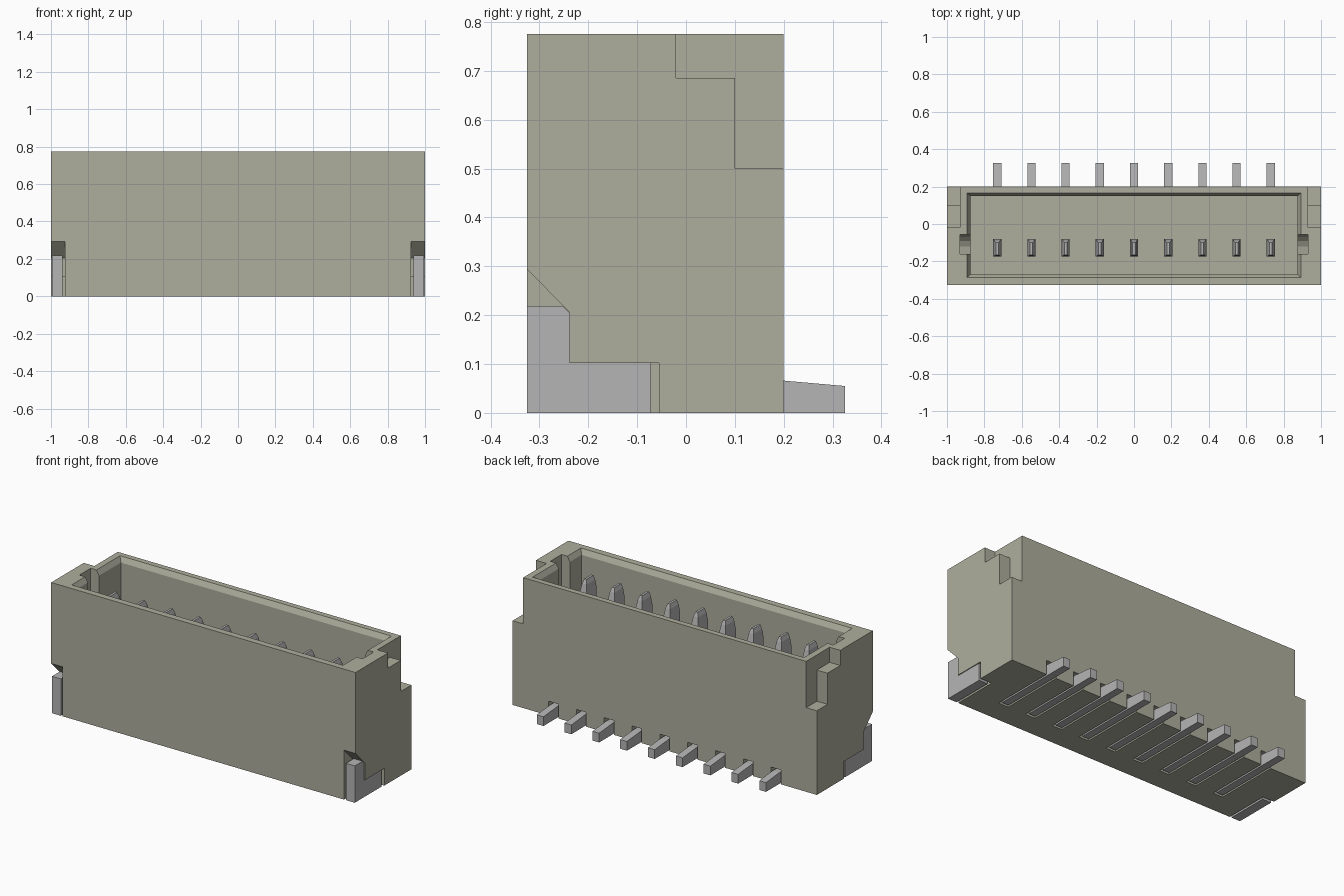
import bpy, bmesh

cube = bpy.data.objects.get("Cube")
if cube:
    bpy.data.objects.remove(cube, do_unlink=True)


def material(name, rgb):
    m = bpy.data.materials.new(name)
    m.use_nodes = True
    m.diffuse_color = (*rgb, 1)
    m.node_tree.nodes["Principled BSDF"].inputs["Base Color"].default_value = (*rgb, 1)
    return m


BEIGE = material("beige plastic", (0.42, 0.42, 0.34))
METAL = material("tin metal", (0.46, 0.46, 0.46))


def add_loft(bm, rings):
    """Skin a closed solid through equal-length rings of points."""
    loops = [[bm.verts.new(p) for p in ring] for ring in rings]
    n = len(loops[0])
    for a, b in zip(loops, loops[1:]):
        for i in range(n):
            j = (i + 1) % n
            bm.faces.new((a[i], a[j], b[j], b[i]))
    bm.faces.new(loops[0][::-1])
    bm.faces.new(loops[-1])


def prism(profile, x0, x1):
    """Rings for a (y, z) profile extruded along x."""
    return [[(x, y, z) for y, z in profile] for x in (x0, x1)]


def rect(z, x0, x1, y0, y1):
    return [(x0, y0, z), (x1, y0, z), (x1, y1, z), (x0, y1, z)]


def make(name, mat, *solids):
    bm = bmesh.new()
    for rings in solids:
        add_loft(bm, rings)
    bmesh.ops.recalc_face_normals(bm, faces=bm.faces)
    mesh = bpy.data.meshes.new(name)
    bm.to_mesh(mesh)
    bm.free()
    mesh.materials.append(mat)
    obj = bpy.data.objects.new(name, mesh)
    bpy.context.collection.objects.link(obj)
    return obj


def cut(target, rings):
    cutter = make("cutter", BEIGE, rings)
    cutter.hide_render = True
    mod = target.modifiers.new("cut", 'BOOLEAN')
    mod.operation = 'DIFFERENCE'
    mod.solver = 'EXACT'
    mod.object = cutter
    bpy.context.view_layer.objects.active = target
    bpy.ops.object.modifier_apply(modifier=mod.name)
    bpy.data.objects.remove(cutter, do_unlink=True)


TOP, FRONT, BACK = 0.775, -0.325, 0.2
FLOOR = 0.17
pin_xs = [(i - 4) * 0.1828 for i in range(9)]

# Housing shell
housing = make("housing", BEIGE, [rect(0, -1, 1, FRONT, BACK), rect(TOP, -1, 1, FRONT, BACK)])

# Open cavity with a bevelled rim
cut(housing, [rect(FLOOR, -0.875, 0.875, -0.27, 0.15),
              rect(TOP - 0.03, -0.875, 0.875, -0.27, 0.15),
              rect(TOP, -0.892, 0.892, -0.287, 0.167),
              rect(TOP + 0.05, -0.892, 0.892, -0.287, 0.167)])

# Side profiles of the key slots, stepped back corners and pad pockets
key_slot = [(-0.16, 0.9), (-0.16, 0.35), (-0.12, 0.355), (-0.09, 0.37),
            (-0.07, 0.39), (-0.055, 0.42), (-0.055, 0.9)]
corner_step = [(-0.02, 0.9), (-0.02, 0.685), (0.1, 0.685), (0.1, 0.5), (0.3, 0.5), (0.3, 0.9)]
pad_pocket = [(-0.4, -0.1), (-0.055, -0.1), (-0.055, 0.102), (-0.238, 0.102),
              (-0.238, 0.205), (-0.326, 0.295), (-0.4, 0.37)]
pad = [(FRONT, 0), (-0.073, 0), (-0.073, 0.102), (-0.238, 0.102), (-0.238, 0.205),
       (-0.252, 0.219), (FRONT, 0.219)]

for side, s in (("left", 1), ("right", -1)):
    cut(housing, prism(key_slot, s * 0.85, s * 0.93))
    cut(housing, prism(corner_step, s * 0.93, s * 1.1))
    cut(housing, prism(pad_pocket, s * 0.925, s * 1.1))
    make(side + "_solder_pad", METAL, prism(pad, s * 0.937, s * 0.995))

# Grooves under the housing for the pin legs
for x in pin_xs:
    cut(housing, [rect(-0.1, x - 0.032, x + 0.032, -0.19, 0.3),
                  rect(0.085, x - 0.032, x + 0.032, -0.19, 0.3)])

# Bent pins: flat leg out of the back, upright post with tapered tip
leg = [(-0.175, 0), (0.325, 0), (0.325, 0.055), (0.2, 0.066), (-0.175, 0.066)]
for i, x in enumerate(pin_xs):
    w = 0.022
    make(f"pin_{i + 1}", METAL,
         prism(leg, x - w, x + w),
         [rect(0.066, x - w, x + w, -0.175, -0.08),
          rect(0.63, x - w, x + w, -0.175, -0.08),
          rect(0.68, x - 0.015, x + 0.015, -0.17, -0.09),
          rect(0.705, x - 0.007, x + 0.007, -0.165, -0.1)])
